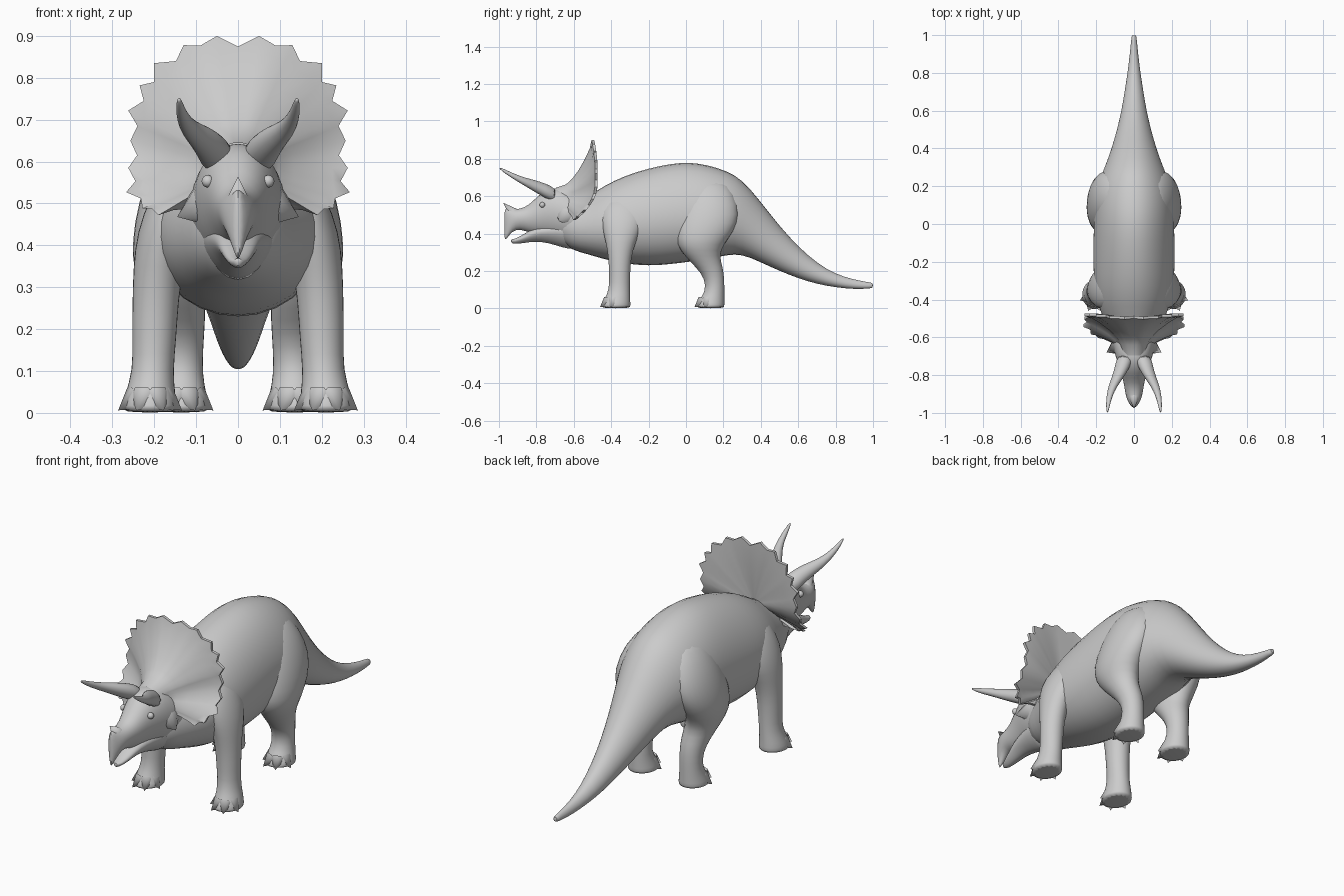
import bpy, bmesh, math
from mathutils import Vector


def make(name, verts, faces, subdiv=1, angle=60):
    me = bpy.data.meshes.new(name)
    me.from_pydata(verts, [], faces)
    bm = bmesh.new()
    bm.from_mesh(me)
    bmesh.ops.recalc_face_normals(bm, faces=bm.faces)
    bm.to_mesh(me)
    bm.free()
    me.shade_smooth()
    me.set_sharp_from_angle(angle=math.radians(angle))
    ob = bpy.data.objects.new(name, me)
    bpy.context.collection.objects.link(ob)
    if subdiv:
        mod = ob.modifiers.new("smooth", 'SUBSURF')
        mod.levels = mod.render_levels = subdiv
    return ob


def loft(name, rings, axis, egg=0.0, n=16, subdiv=1):
    """rings: (x, y, z, ra, rb); 'y' rings stand upright, 'z' rings lie flat."""
    verts, faces = [], []
    for x, y, z, ra, rb in rings:
        for i in range(n):
            a = 2 * math.pi * i / n
            u = 1.02 * ra * math.cos(a) * (1 - egg * math.sin(a))
            v = 1.02 * rb * math.sin(a)
            verts.append((x + u, y, z + v) if axis == 'y' else (x + u, y + v, z))
    for r in range(len(rings) - 1):
        for i in range(n):
            j = (i + 1) % n
            faces.append((r * n + i, r * n + j, (r + 1) * n + j, (r + 1) * n + i))
    faces.append(tuple(range(n)))
    faces.append(tuple(range((len(rings) - 1) * n, len(rings) * n)))
    return make(name, verts, faces, subdiv)


def profile(rows):
    """(y, top, bottom, half width) -> upright rings on the centre line"""
    return [(0, y, (t + b) / 2, w, (t - b) / 2) for y, t, b, w in rows]


def spike(name, base, tip, r, n=8):
    base, tip = Vector(base), Vector(tip)
    q = (tip - base).to_track_quat('Z', 'Y')
    ring = [base + q @ Vector((r * math.cos(2 * math.pi * i / n),
                               r * math.sin(2 * math.pi * i / n), 0)) for i in range(n)]
    faces = [(i, (i + 1) % n, n) for i in range(n)] + [tuple(range(n))]
    return make(name, ring + [tip], faces, 0)


# Trunk and tail
loft("body_and_tail", profile([
    (-.70, .54, .37, .07), (-.61, .575, .31, .115), (-.52, .60, .288, .15),
    (-.44, .655, .262, .19),
    (-.33, .71, .238, .212), (-.20, .75, .225, .216), (-.08, .775, .235, .215),
    (.02, .783, .248, .212), (.12, .767, .262, .21), (.22, .735, .285, .19),
    (.30, .69, .29, .155), (.40, .57, .245, .118), (.50, .44, .20, .09),
    (.60, .33, .16, .066), (.70, .242, .13, .05), (.80, .182, .112, .034),
    (.90, .153, .102, .022), (.985, .138, .106, .014), (1.0, .135, .11, .011)]), 'y', .12)

# Head, upper beak and lower jaw
loft("head", profile([
    (-.52, .58, .34, .12), (-.60, .62, .34, .115), (-.68, .65, .36, .105),
    (-.74, .638, .385, .085), (-.79, .605, .395, .068), (-.84, .55, .405, .054),
    (-.89, .53, .425, .047), (-.93, .53, .412, .038), (-.96, .535, .37, .02),
    (-.972, .53, .36, .007)]), 'y', -.1)
loft("lower_jaw", profile([
    (-.58, .48, .305, .095), (-.66, .47, .325, .08), (-.74, .45, .352, .062),
    (-.81, .435, .358, .048), (-.86, .40, .35, .036), (-.92, .367, .343, .02),
    (-.937, .372, .352, .007)]), 'y', -.3)
spike("nose_horn", (0, -.915, .505), (0, -.978, .565), .03)

# Frill: half outline of its rim, alternating valley and point
half = [(0, .875), (.05, .9), (.09, .877), (.13, .878), (.148, .84), (.2, .835),
        (.2, .79), (.235, .782), (.225, .745), (.262, .722), (.24, .685),
        (.257, .65), (.241, .615), (.262, .585), (.245, .553), (.267, .527),
        (.232, .512), (.228, .488), (.205, .487), (.19, .472), (.155, .484),
        (.125, .487), (.09, .49)]
rim = [(-x, z, k % 2) for k, (x, z) in enumerate(half)][:0:-1]
rim += [(x, z, k % 2) for k, (x, z) in enumerate(half)]
verts, faces = [], []
m = len(rim)
steps = [0, .08, .2, .4, .65, .9, 1]
layers = [(t, 0) for t in steps] + [(t, 1) for t in reversed(steps)]
for t, back in layers:
    for x, z, point in rim:
        d = Vector((x, z - .585))
        inner = d.normalized() * (.01 if back else .06)
        outer = d * (.93 if point and t < 1 else 1)
        p = inner.lerp(outer, t)
        y1 = -.487 - 3.3 * max(0, .66 - z) ** 2 - .8 * max(0, z - .75) ** 2
        if back:
            y = y1 + .014 + (-.53 - y1) * (1 - t) ** 1.5
        else:
            y = -.695 + (y1 + .695) * math.sqrt(t)
        verts.append((p.x, y, .585 + p.y))
for r in range(len(layers) - 1):
    for i in range(m - 1):
        faces.append((r * m + i, r * m + i + 1, (r + 1) * m + i + 1, (r + 1) * m + i))
make("frill", verts, faces, 0, 50)

hind = [(.075, .12, .70, .05, .09), (.112, .13, .61, .088, .135), (.15, .125, .50, .09, .165),
        (.168, .10, .41, .085, .155), (.168, .075, .34, .083, .125),
        (.152, .085, .28, .073, .092), (.14, .125, .22, .062, .072),
        (.135, .153, .16, .052, .052), (.135, .155, .09, .05, .05),
        (.135, .137, .045, .06, .068), (.135, .13, .015, .066, .075), (.135, .13, 0, .066, .075)]
fore = [(.09, -.335, .61, .06, .08), (.15, -.335, .52, .06, .12), (.178, -.34, .43, .064, .108),
        (.19, -.35, .35, .060, .078), (.197, -.354, .27, .055, .06),
        (.2, -.355, .18, .053, .056), (.203, -.355, .10, .048, .055),
        (.21, -.368, .045, .06, .07), (.21, -.375, .015, .065, .078), (.21, -.375, 0, .065, .078)]
horn = [(.045, -.69, .60, .045, .045), (.06, -.755, .63, .042, .04), (.085, -.81, .655, .033, .033),
        (.113, -.86, .676, .024, .023), (.13, -.91, .70, .016, .017),
        (.138, -.96, .727, .011, .012), (.141, -1.0, .752, .004, .005)]

for s, side in ((1, "left"), (-1, "right")):
    def flip(rows):
        return [(s * r[0],) + r[1:] for r in rows]

    # Legs with pointed toes
    for label, leg in (("hind", hind), ("front", fore)):
        loft(f"{label}_leg_{side}", flip(leg), 'z')
        fx, fy = leg[-1][0], leg[-1][1]
        for k, deg in enumerate((-72, -24, 24, 72)):
            a = math.radians(deg)
            dx, dy = math.sin(a), -math.cos(a)
            spike(f"{label}_toe_{side}_{k}",
                  (s * (fx + dx * .035), fy + dy * .045, .036),
                  (s * (fx + dx * .08), fy + dy * .093, .006), .034, 6)

    # Brow horn, cheek spike and eye
    loft(f"brow_horn_{side}", flip(horn), 'y', 0, 10)
    spike(f"cheek_spike_{side}", (s * .07, -.64, .50), (s * .145, -.68, .468), .062)
    bpy.ops.mesh.primitive_uv_sphere_add(segments=12, ring_count=8, radius=.015,
                                         location=(s * .072, -.768, .553))
    bpy.context.object.name = f"eye_{side}"
    bpy.ops.object.shade_smooth()
